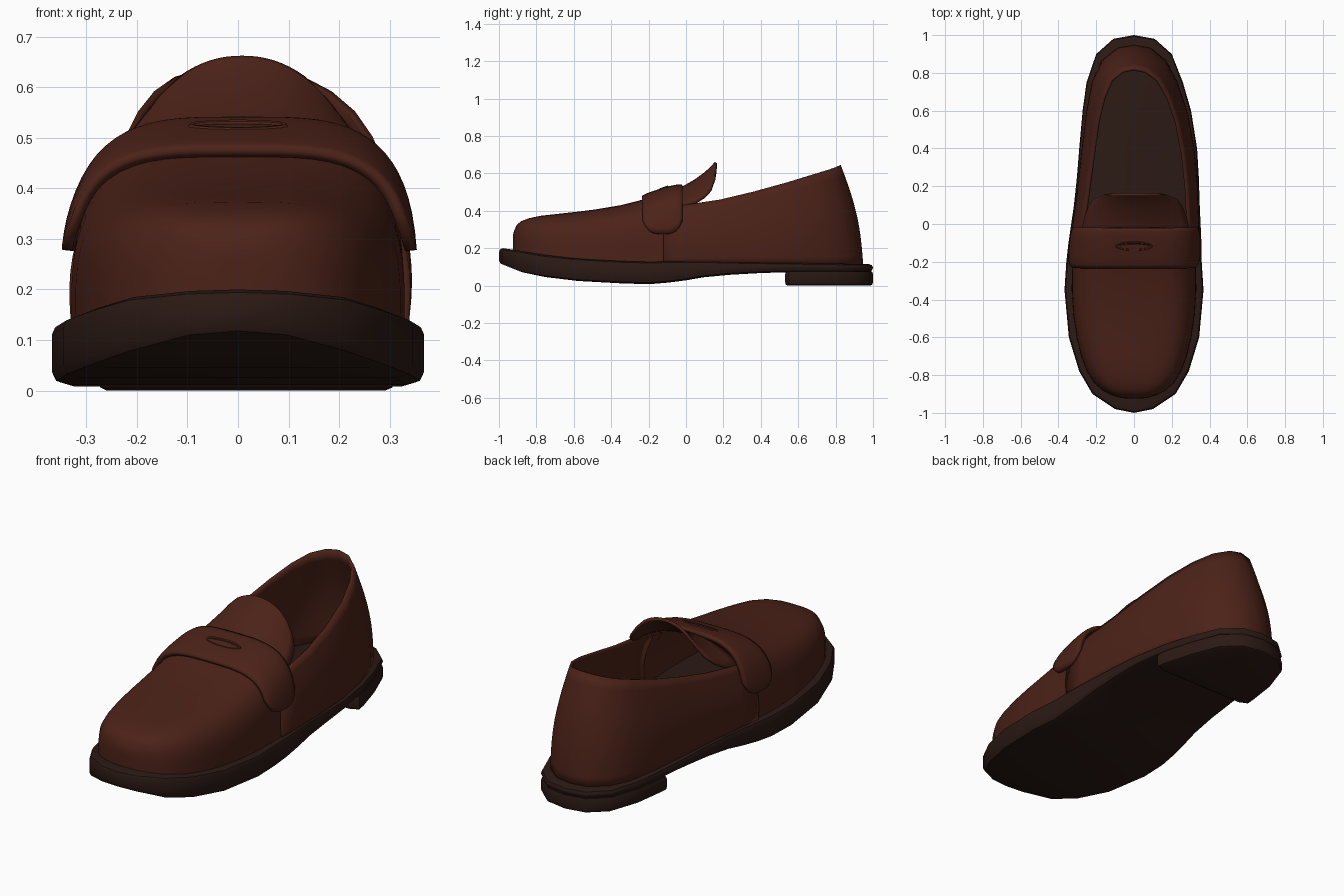
import bpy, bmesh, math

if "Cube" in bpy.data.objects:
    bpy.data.objects.remove(bpy.data.objects["Cube"])


def material(name, color):
    m = bpy.data.materials.new(name)
    m.diffuse_color = (*color, 1)
    m.use_nodes = True
    m.node_tree.nodes["Principled BSDF"].inputs["Base Color"].default_value = m.diffuse_color
    return m


LEATHER = material("brown_leather", (0.070, 0.016, 0.009))
DARK = material("dark_sole", (0.024, 0.010, 0.007))


def lerp_table(table, y):
    """Read a row of values from a table keyed by its first column."""
    if y <= table[0][0]:
        return table[0][1:]
    for a, b in zip(table, table[1:]):
        if y <= b[0]:
            t = (y - a[0]) / (b[0] - a[0])
            return [p + (q - p) * t for p, q in zip(a[1:], b[1:])]
    return table[-1][1:]


def loft(name, rows, mat, closed=False, caps=(), thick=0, angle=40):
    """Skin rows of points; caps are rows filled by quads across x."""
    bm = bmesh.new()
    grid = [[bm.verts.new(p) for p in r] for r in rows]
    n = len(rows[0])
    for a, b in zip(grid, grid[1:]):
        for i in range(n if closed else n - 1):
            j = (i + 1) % n
            bm.faces.new((a[i], a[j], b[j], b[i]))
    for k in caps:
        r = grid[k]
        for i in range(n // 2):
            loop = [r[i], r[i + 1], r[(n - i - 1) % n], r[(n - i) % n]]
            loop = list(dict.fromkeys(loop))
            if len(loop) > 2:
                bm.faces.new(loop)
    bmesh.ops.recalc_face_normals(bm, faces=bm.faces)
    me = bpy.data.meshes.new(name)
    bm.to_mesh(me)
    bm.free()
    ob = bpy.data.objects.new(name, me)
    bpy.context.collection.objects.link(ob)
    me.materials.append(mat)
    bpy.ops.object.select_all(action='DESELECT')
    ob.select_set(True)
    bpy.context.view_layer.objects.active = ob
    bpy.ops.object.shade_smooth_by_angle(angle=math.radians(angle))
    if thick:
        s = ob.modifiers.new("thickness", 'SOLIDIFY')
        s.thickness, s.offset = thick, 0
    return ob


# Shared foot shape: sideways bend, sole half width, sole bottom and top
BEND = [(-0.2, 0), (0, 0.01), (0.2, 0.02), (0.4, 0.022), (0.6, 0.015), (0.8, 0)]
WIDTH = [(-1, 0), (-0.98, 0.1), (-0.9, 0.22), (-0.78, 0.29), (-0.6, 0.345), (-0.35, 0.368),
         (-0.1, 0.352), (0.1, 0.333), (0.4, 0.312), (0.6, 0.287), (0.75, 0.255),
         (0.9, 0.2), (0.98, 0.11), (1, 0)]
SOLE_Z = [(-1, 0.11, 0.20), (-0.9, 0.07, 0.185), (-0.75, 0.04, 0.16), (-0.5, 0.015, 0.135),
          (-0.2, 0.008, 0.127), (-0.05, 0.02, 0.13), (0.1, 0.045, 0.13), (0.3, 0.063, 0.125),
          (0.5, 0.07, 0.122), (1, 0.07, 0.115)]


def bend(y):
    return lerp_table(BEND, y)[0]


def outline(ys):
    """Toe-to-heel outline, right side then left side."""
    pts = [(lerp_table(WIDTH, y)[0], y) for y in ys]
    left = [(-x, y) for x, y in reversed(pts) if x > 1e-6]
    return [(x + bend(y), y) for x, y in pts + left]


# Sole
edge = outline([w[0] for w in WIDTH[:6]] + [-0.2, -0.1, 0, 0.1, 0.25, 0.4, 0.5]
               + [w[0] for w in WIDTH[9:]])
rows = []
for inset, top, dz in ((0.035, 0, 0), (0.008, 0, 0.008), (0, 0, 0.025),
                       (0, 1, -0.02), (0.006, 1, -0.006), (0.022, 1, 0)):
    rows.append([(x * (1 - inset / 0.36), y * (1 - inset), lerp_table(SOLE_Z, y)[top] + dz)
                 for x, y in edge])
loft("sole", rows, DARK, True, (0, -1))

# Heel block, starting with a straight front edge
pts = [(lerp_table(WIDTH, y)[0], y) for y in (0.55, 0.6, 0.75, 0.9, 0.98, 1)]
pts = [(0, 0.53), (0.25, 0.53)] + pts
heel = pts + [(-x, y) for x, y in reversed(pts[1:-1])]
heel = [(x + bend(y), y) for x, y in heel]
rows = [[(x * s, 0.765 + (y - 0.765) * s, z) for x, y in heel]
        for s, z in ((0.94, 0), (0.985, 0.006), (1, 0.018), (1, 0.06), (0.98, 0.075))]
loft("heel", rows, DARK, True, (0, -1))

# Vamp: half width and crest height along the foot
VAMP = [(-0.925, 0.03, 0.27), (-0.92, 0.075, 0.29), (-0.905, 0.125, 0.325), (-0.88, 0.17, 0.345),
        (-0.84, 0.212, 0.36), (-0.78, 0.25, 0.373), (-0.7, 0.28, 0.382), (-0.6, 0.304, 0.393),
        (-0.48, 0.322, 0.408), (-0.35, 0.33, 0.43), (-0.25, 0.329, 0.455), (-0.12, 0.325, 0.495),
        (-0.02, 0.32, 0.522)]
POWER = 3.7


def section(y, low=None, n=28, grow=0.0):
    """Arched cross-section, optionally starting at height low."""
    w, top = lerp_table(VAMP, y)
    base = lerp_table(SOLE_Z, y)[1] - 0.012
    h = top - base
    a0 = 0 if low is None else math.asin(((low - base) / h) ** (POWER / 2))
    out = []
    for i in range(n + 1):
        a = a0 + (math.pi - 2 * a0) * i / n
        c, s = math.cos(a), max(math.sin(a), 0)
        x = math.copysign(abs(c) ** (2 / POWER), c) * (w + grow)
        out.append((x + bend(y), y, base + s ** (2 / POWER) * (h + grow)))
    return out


loft("vamp", [section(v[0]) for v in VAMP], LEATHER, caps=(0,), angle=60)

# Quarter: wall from the welt to the collar, right side round the heel to the left
BASE = [(0.325, -0.12), (0.318, 0), (0.302, 0.2), (0.285, 0.4), (0.256, 0.6), (0.215, 0.76),
        (0.165, 0.86), (0.085, 0.925), (0, 0.94)]
COLLAR = [(0.27, -0.12, 0.41), (0.275, 0, 0.43), (0.258, 0.18, 0.457), (0.237, 0.36, 0.5),
          (0.207, 0.54, 0.55), (0.168, 0.67, 0.59), (0.122, 0.76, 0.618), (0.06, 0.808, 0.636),
          (0, 0.82, 0.642)]


def wall(b, c, side):
    col = []
    ny = max(0, (b[1] - 0.6) / 0.34)
    nx = math.sqrt(max(0, 1 - ny * ny))
    z0 = lerp_table(SOLE_Z, b[1])[1] - 0.012
    for k in range(11):
        t = k / 10
        bulge = 0.026 * math.sin(math.pi * t)
        y = b[1] + (c[1] - b[1]) * t + ny * bulge
        x = b[0] + (c[0] - b[0]) * t + nx * bulge
        col.append((side * x + bend(y), y, z0 + (c[2] - z0) * t))
    return col


cols = [wall(b, c, 1) for b, c in zip(BASE, COLLAR)]
cols += [wall(b, c, -1) for b, c in list(zip(BASE, COLLAR))[-2::-1]]
loft("quarter", cols, LEATHER, thick=0.016, angle=60)

# Strap across the vamp with rounded ends
rows = []
for k in range(13):
    q = -1 + k / 6
    y = -0.125 + 0.105 * q
    rows.append(section(y, 0.27 + 0.07 * q ** 4, 32, 0.009 + 0.008 * (1 - q ** 4)))
loft("strap", rows, LEATHER, thick=0.022, angle=50)

# Slot in the strap: raised rim round a dark opening
slot_z = 0.521


def ring(rx, ry, dz, n=24):
    return [(rx * math.sin(2 * math.pi * i / n),
             -0.118 - ry * math.cos(2 * math.pi * i / n),
             slot_z + dz - 0.36 * ry * math.cos(2 * math.pi * i / n)) for i in range(n)]


loft("slot_rim", [ring(0.102, 0.028, -0.006), ring(0.096, 0.022, 0.007),
                  ring(0.088, 0.015, 0.006), ring(0.084, 0.011, -0.003)], LEATHER, True)
loft("slot_opening", [ring(0.092, 0.018, -0.004), ring(0.09, 0.016, 0.002)], DARK, True, (-1,))

# Tongue: y, crest height, half width, drop at the sides
TONGUE = [(-0.07, 0.5, 0.28, 0.09), (0, 0.533, 0.275, 0.105), (0.05, 0.562, 0.262, 0.12),
          (0.1, 0.598, 0.242, 0.125), (0.135, 0.629, 0.212, 0.118), (0.155, 0.652, 0.165, 0.08),
          (0.16, 0.658, 0.12, 0.04)]
rows = [[(w * u / 8 + 0.008, y, z - d * abs(u / 8) ** 2.2) for u in range(-8, 9)]
        for y, z, w, d in TONGUE]
loft("tongue", rows, LEATHER, thick=0.014, angle=60)
